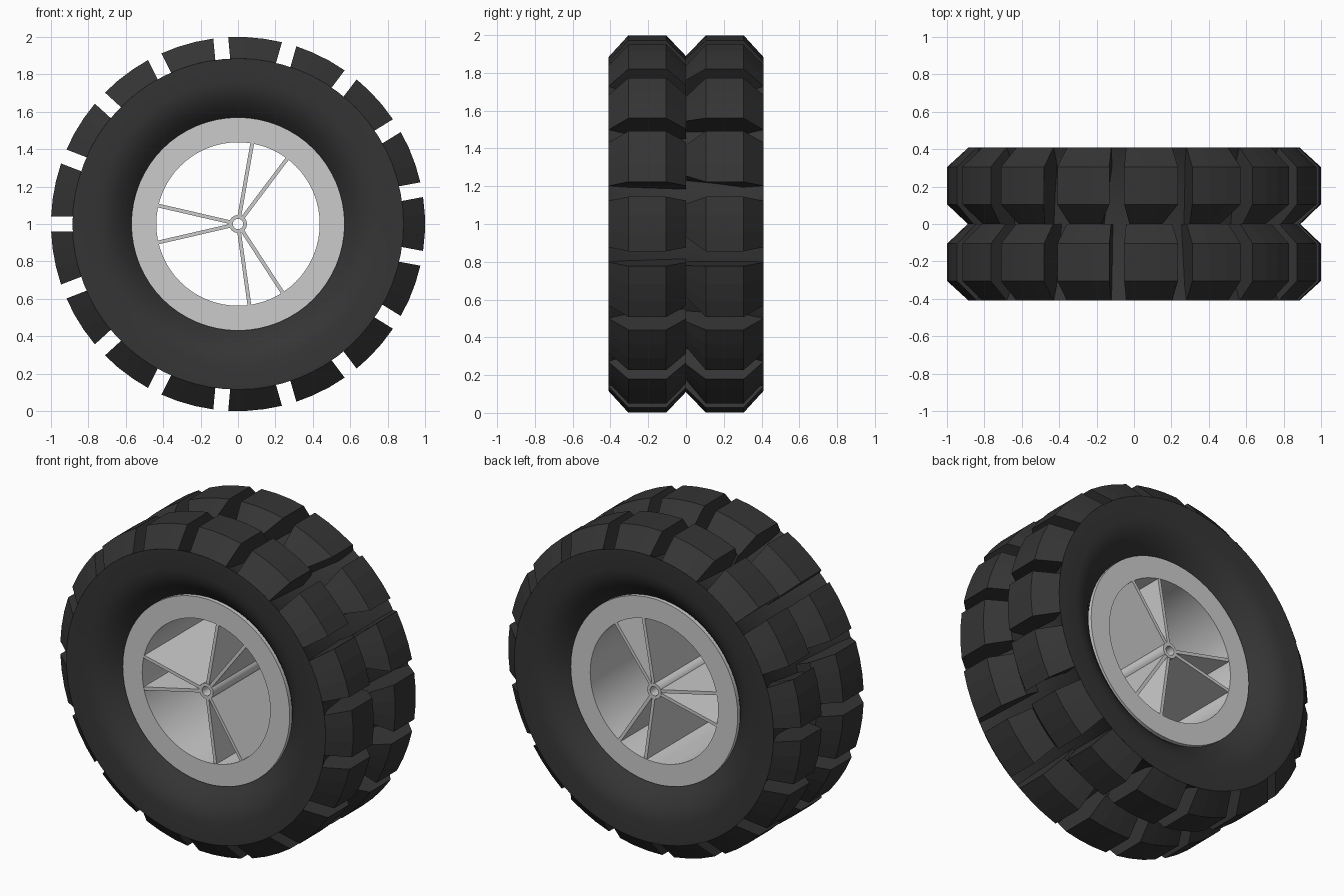
import bpy, bmesh
from math import sin, cos, pi, radians, asin

if "Cube" in bpy.data.objects:
    bpy.data.objects.remove(bpy.data.objects["Cube"])

N = 17            # tread blocks per row
GAP = 0.04        # half gap between blocks

rubber = bpy.data.materials.new("rubber")
rubber.diffuse_color = (0.035, 0.035, 0.035, 1)
rubber.use_nodes = True
rubber.node_tree.nodes["Principled BSDF"].inputs["Base Color"].default_value = rubber.diffuse_color


def polar(r, a, y):
    return (r * cos(a), y, 1 + r * sin(a))


def finish(name, bm, mat=None, smooth=False):
    bmesh.ops.recalc_face_normals(bm, faces=bm.faces)
    me = bpy.data.meshes.new(name)
    bm.to_mesh(me)
    bm.free()
    ob = bpy.data.objects.new(name, me)
    bpy.context.collection.objects.link(ob)
    if mat:
        me.materials.append(mat)
    if smooth:
        bpy.ops.object.select_all(action='DESELECT')
        bpy.context.view_layer.objects.active = ob
        ob.select_set(True)
        bpy.ops.object.shade_smooth_by_angle(angle=radians(30))
    return ob


def skin(bm, rings, closed):
    # join equal rings of vertices into a tube
    n = len(rings[0])
    for i in range(len(rings) if closed else len(rings) - 1):
        a, b = rings[i], rings[(i + 1) % len(rings)]
        for j in range(n):
            k = (j + 1) % n
            bm.faces.new((a[j], a[k], b[k], b[j]))
    if not closed:
        bm.faces.new(rings[0])
        bm.faces.new(rings[-1][::-1])


def lathe(name, profile, seg, mat=None):
    bm = bmesh.new()
    rings = [[bm.verts.new(polar(r, 2 * pi * i / seg, y)) for y, r in profile]
             for i in range(seg)]
    skin(bm, rings, True)
    return finish(name, bm, mat, True)


# tyre carcass: half profile (y, r) mirrored to the other side
half = [(-0.28, 0.565), (-0.31, 0.59), (-0.345, 0.625), (-0.375, 0.665),
        (-0.398, 0.71), (-0.408, 0.76), (-0.41, 0.885), (-0.33, 0.85)]
profile = half + [(0, 0.79)] + [(-y, r) for y, r in reversed(half)]
lathe("tyre_body", profile, 68, rubber)

# tread blocks: chamfered section swept over a short arc
section = [(0.41, 0.885), (0.305, 1.0), (0.105, 1.0), (0.0, 0.89),
           (0.0, 0.76), (0.3, 0.76)]
STEPS = 3
for name, side, trim in (("front_tread", -1, (0, 0)), ("back_tread", 1, (0.06, 0.02))):
    bm = bmesh.new()
    for b in range(N):
        c = 2 * pi * b / N
        rings = []
        for i in range(STEPS + 1):
            ring = []
            for y, r in section:
                h = pi / N - asin(GAP / r)
                lo, hi = -h, h
                if y == 0:          # inner end of the block narrows
                    lo, hi = lo + trim[0], hi - trim[1]
                ring.append(bm.verts.new(polar(r, c + lo + (hi - lo) * i / STEPS, y * side)))
            rings.append(ring)
        skin(bm, rings, False)
    finish(name, bm, rubber)

# rim and hub tubes
W = 0.31


def tube(name, r0, r1, seg):
    lathe(name, [(-W, r0), (-W, r1), (W, r1), (W, r0)], seg)


tube("rim", 0.437, 0.57, 64)
tube("hub", 0.028, 0.048, 24)

# spoke plates across the full rim width
bm = bmesh.new()
for deg in (80, 53, -57, -82, 167, 193):
    a = radians(deg)
    rings = []
    for y in (-W + 0.002, W - 0.002):
        ring = []
        for r, t in ((0.04, -0.01), (0.445, -0.01), (0.445, 0.01), (0.04, 0.01)):
            ring.append(bm.verts.new((r * cos(a) - t * sin(a), y,
                                      1 + r * sin(a) + t * cos(a))))
        rings.append(ring)
    skin(bm, rings, False)
finish("spokes", bm)
